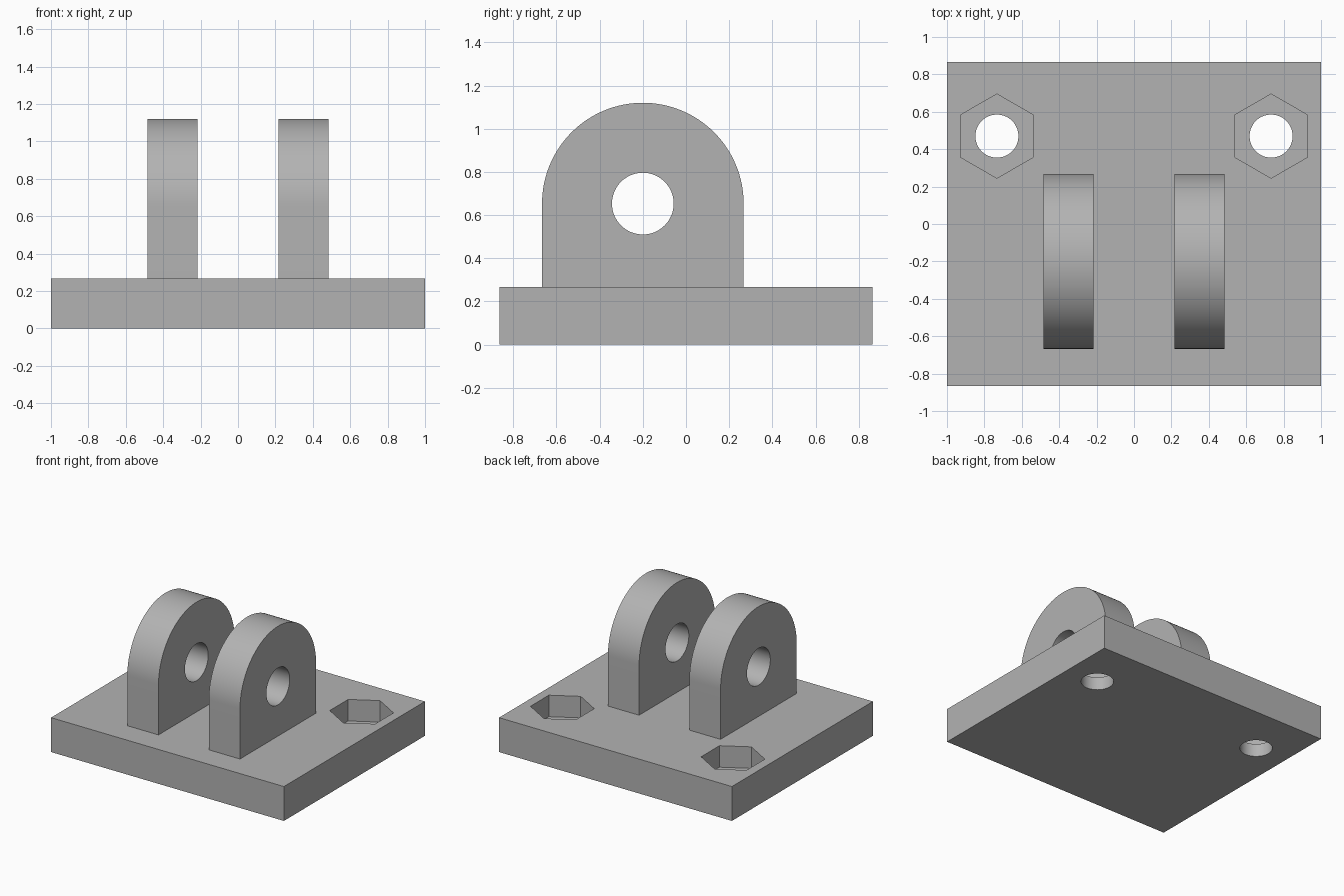
import bpy, math
from mathutils import Matrix

cube = bpy.data.objects.get("Cube")
if cube:
    bpy.data.objects.remove(cube, do_unlink=True)

BASE_T = 0.267
PIVOT_Y, PIVOT_Z, LUG_R = -0.2, 0.653, 0.467
BOLT_X, BOLT_Y = 0.733, 0.47

grey = bpy.data.materials.new("plain_grey")
grey.use_nodes = True
colour = (0.45, 0.45, 0.45, 1)
grey.diffuse_color = colour
grey.node_tree.nodes["Principled BSDF"].inputs["Base Color"].default_value = colour


def circle(radius, sides, start=0.0):
    return [(radius * math.cos(start + i * math.tau / sides),
             radius * math.sin(start + i * math.tau / sides)) for i in range(sides)]


def prism(name, outline, depth, matrix):
    """Extrude a counter-clockwise outline from z = 0 to depth, then place it."""
    n = len(outline)
    verts = [(x, y, z) for z in (0, depth) for x, y in outline]
    faces = [tuple(reversed(range(n))), tuple(range(n, 2 * n))]
    faces += [(i, (i + 1) % n, (i + 1) % n + n, i + n) for i in range(n)]
    mesh = bpy.data.meshes.new(name)
    mesh.from_pydata(verts, [], faces)
    mesh.transform(matrix)
    mesh.materials.append(grey)
    obj = bpy.data.objects.new(name, mesh)
    bpy.context.collection.objects.link(obj)
    return obj


def select(obj):
    bpy.ops.object.select_all(action='DESELECT')
    obj.select_set(True)
    bpy.context.view_layer.objects.active = obj


def cut(target, cutter):
    cutter.hide_render = True
    mod = target.modifiers.new("cut", 'BOOLEAN')
    mod.operation, mod.solver, mod.object = 'DIFFERENCE', 'EXACT', cutter
    select(target)
    bpy.ops.object.modifier_apply(modifier=mod.name)
    bpy.data.objects.remove(cutter, do_unlink=True)


def finish(obj):
    select(obj)
    bpy.ops.object.shade_smooth_by_angle(angle=math.radians(30))


# Base plate with two bolt holes and hexagonal nut pockets
plate = prism("base_plate", [(-1, -0.865), (1, -0.865), (1, 0.865), (-1, 0.865)],
              BASE_T, Matrix())
for side in (-1, 1):
    cut(plate, prism("nut_pocket_cutter", circle(0.225, 6, math.pi / 6), 0.5,
                     Matrix.Translation((side * BOLT_X, BOLT_Y, 0.1))))
    cut(plate, prism("bolt_hole_cutter", circle(0.115, 64), 1,
                     Matrix.Translation((side * BOLT_X, BOLT_Y, -0.5))))
finish(plate)

# Rounded lugs: the profile's x, y, z become the model's y, z, x
to_side = Matrix(((0, 0, 1, 0), (1, 0, 0, 0), (0, 1, 0, 0), (0, 0, 0, 1)))
drop = BASE_T - PIVOT_Z
arch = [(LUG_R * math.cos(math.pi * i / 64), LUG_R * math.sin(math.pi * i / 64))
        for i in range(65)]
profile = arch + [(-LUG_R, drop), (LUG_R, drop)]
for name, x in (("right_lug", -0.484), ("left_lug", 0.216)):
    lug = prism(name, profile, 0.268, Matrix.Translation((x, PIVOT_Y, PIVOT_Z)) @ to_side)
    cut(lug, prism("pin_hole_cutter", circle(0.143, 64), 1,
                   Matrix.Translation((x - 0.4, PIVOT_Y, PIVOT_Z)) @ to_side))
    finish(lug)
